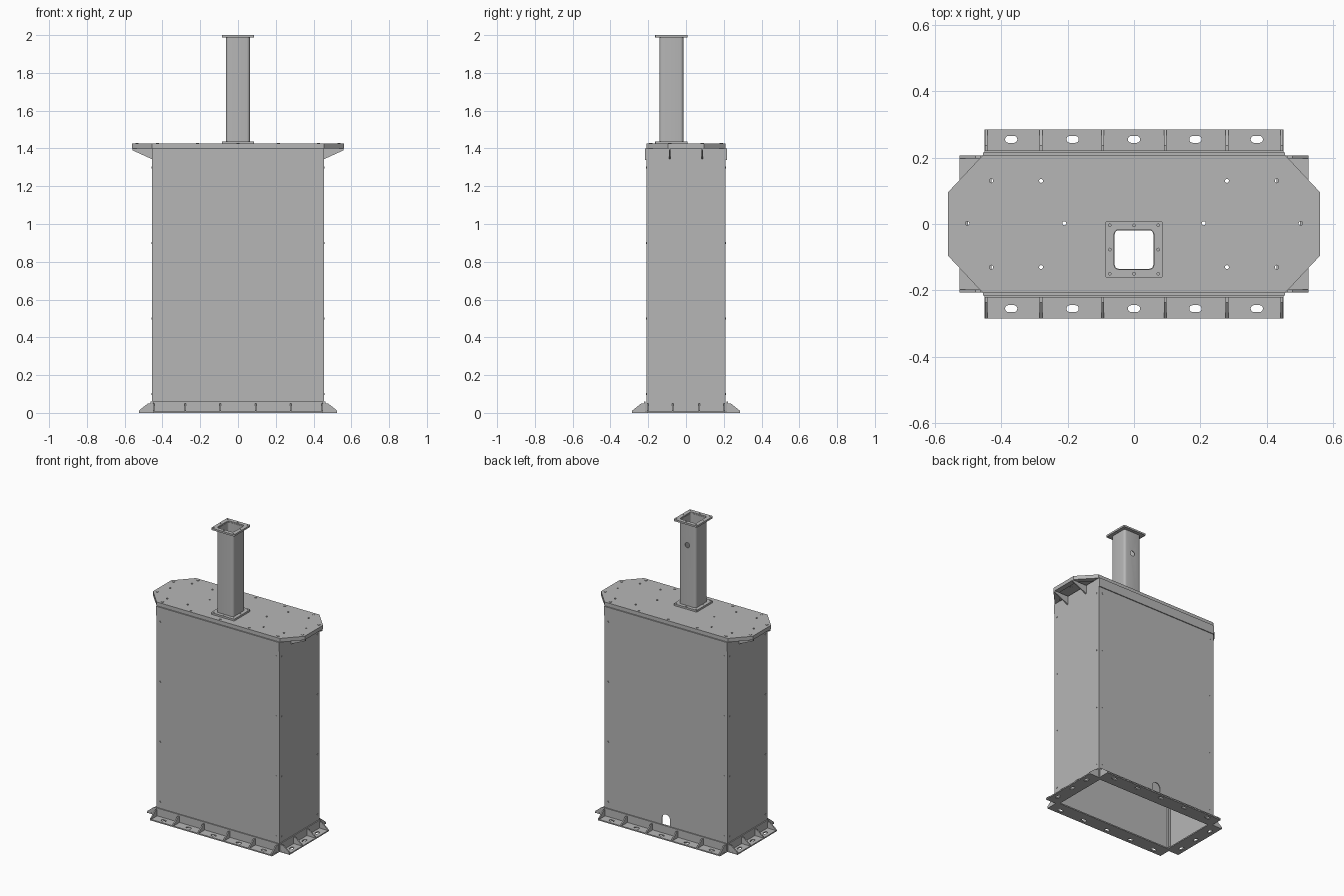
import bpy, bmesh, math
from mathutils import Matrix, Vector

cube = bpy.data.objects.get("Cube")
if cube:
    bpy.data.objects.remove(cube, do_unlink=True)

steel = bpy.data.materials.new("plain_grey_steel")
steel.use_nodes = True
GREY = (0.47, 0.47, 0.47, 1)
steel.diffuse_color = GREY
steel.node_tree.nodes["Principled BSDF"].inputs["Base Color"].default_value = GREY

T = lambda x, y, z: Matrix.Translation((x, y, z))
R = lambda deg, axis: Matrix.Rotation(math.radians(deg), 4, axis)
UP = R(90, 'X')                    # stands a flat outline up in the xz plane
UP_SIDE = R(90, 'Z') @ R(90, 'X')  # stands a flat outline up in the yz plane


def rect(x0, x1, y0, y1):
    return [(x0, y0), (x1, y0), (x1, y1), (x0, y1)]


def rounded(cx, cy, w, h, r, n=4):
    pts = []
    for k, (sx, sy) in enumerate([(1, 1), (-1, 1), (-1, -1), (1, -1)]):
        for i in range(n + 1):
            a = math.pi / 2 * (k + i / n)
            p = (cx + sx * (w / 2 - r) + r * math.cos(a),
                 cy + sy * (h / 2 - r) + r * math.sin(a))
            if not pts or (Vector(p) - Vector(pts[-1])).length > 1e-5:
                pts.append(p)
    if (Vector(pts[0]) - Vector(pts[-1])).length < 1e-5:
        pts.pop()
    return pts


def hole(x, y, r):
    return rounded(x, y, 2 * r, 2 * r, r, 3)


def add(name, mesh, matrix=Matrix()):
    ob = bpy.data.objects.new(name, mesh)
    bpy.context.collection.objects.link(ob)
    ob.matrix_world = matrix
    mesh.materials.clear()
    mesh.materials.append(steel)
    return ob


def baked(ob):
    bpy.context.view_layer.update()
    dg = bpy.context.evaluated_depsgraph_get()
    return bpy.data.meshes.new_from_object(ob.evaluated_get(dg))


def plate(name, outlines, thick, matrix=Matrix()):
    """Sheet centred on its plane: first outline is the edge, the rest are holes."""
    cu = bpy.data.curves.new(name, 'CURVE')
    cu.dimensions = '2D'
    cu.fill_mode = 'BOTH'
    cu.extrude = thick / 2
    for pts in outlines:
        s = cu.splines.new('POLY')
        s.points.add(len(pts) - 1)
        for p, (x, y) in zip(s.points, pts):
            p.co = (x, y, 0, 1)
        s.use_cyclic_u = True
    tmp = bpy.data.objects.new("temp", cu)
    bpy.context.collection.objects.link(tmp)
    mesh = baked(tmp)
    bpy.data.objects.remove(tmp, do_unlink=True)
    bm = bmesh.new()
    bm.from_mesh(mesh)
    bmesh.ops.remove_doubles(bm, verts=bm.verts, dist=1e-5)
    bmesh.ops.recalc_face_normals(bm, faces=bm.faces)
    for f in bm.faces:
        f.smooth = False
    bm.to_mesh(mesh)
    bm.free()
    return add(name, mesh, matrix)


def studs(name, places, r, depth, sides):
    """Many small bolt heads in one object; each place is a matrix."""
    bm = bmesh.new()
    for m in places:
        bmesh.ops.create_cone(bm, cap_ends=True, segments=sides, radius1=r,
                              radius2=r, depth=depth, matrix=m)
    mesh = bpy.data.meshes.new(name)
    bm.to_mesh(mesh)
    bm.free()
    return add(name, mesh)


HX, HY = 0.455, 0.21     # casing half sizes
BASE, BAND, RIM, DECK = 0.008, 1.34, 1.40, 1.425

# Casing walls; the back one has an arched opening at the bottom
arch = [(0.03 * math.cos(a), 0.1 + 0.03 * math.sin(a))
        for a in [math.pi * i / 10 for i in range(11)]]
arch += [(-0.03, 0.058), (0.03, 0.058)]
panel = rect(-HX, HX, BASE, RIM)
plate("front_wall", [panel], 0.006, T(0, 0.003 - HY, 0) @ UP)
plate("back_wall", [panel, arch], 0.006, T(0, HY - 0.003, 0) @ UP)
for s, side in ((1, "left"), (-1, "right")):
    plate(side + "_wall", [rect(0.006 - HY, HY - 0.006, BASE, RIM)], 0.006,
          T(s * (HX - 0.003), 0, 0) @ UP_SIDE)
    for t, end in ((-1, "front"), (1, "back")):
        plate(f"{side}_{end}_corner_post", [rect(-0.007, 0.007, -0.007, 0.007)], 1.38,
              T(s * (HX - 0.013), t * (HY - 0.013), 0.70))

# Top band along the long sides
for t, end in ((-1, "front"), (1, "back")):
    plate(end + "_top_band", [rect(-HX, HX, BAND, RIM)], 0.006, T(0, t * (HY + 0.003), 0) @ UP)

# Panel screws
heights = (0.1, 0.5, 0.9, 1.3)
places = [T(x, y, z) @ UP for x in (-0.427, 0.427) for y in (-HY, HY) for z in heights]
places += [T(x, y, z) @ UP_SIDE for x in (-HX, HX) for y in (-0.188, 0.188) for z in heights]
studs("panel_screws", places, 0.005, 0.005, 8)

# Base flanges: foot strip with slots, upright leg and ribs, on all four sides
rib = [(0, 0), (0.07, 0), (0.07, 0.012), (0.022, 0.05), (0, 0.05)]
long_side = (HY + 0.005, 0.45, (0.445, 0.28, 0.094), (0, 0.185, 0.37), 0.04)
short_side = (HX, 0.207, (0.202, 0.07), (0, 0.135), 0.035)
for turn, side, spec in ((0, "left", short_side), (90, "back", long_side),
                         (180, "right", short_side), (270, "front", long_side)):
    d, half, ribs, slots, off = spec
    spin = R(turn, 'Z')
    cuts = [rounded(d + off, y, 0.021, 0.037, 0.0105)
            for y in sorted({s * y for y in slots for s in (-1, 1)})]
    plate(side + "_base_flange", [rect(d - 0.025, d + 0.07, -half, half)] + cuts,
          BASE, spin @ T(0, 0, BASE / 2))
    plate(side + "_base_leg", [rect(d, d + 0.007, -half, half)], 0.052, spin @ T(0, 0, 0.034))
    for i, y in enumerate(s * y for y in ribs for s in (-1, 1)):
        plate(f"{side}_base_rib_{i + 1}", [rib], 0.008, spin @ T(d, y, 0) @ UP)


# Eight-sided cover with its rim frame
def octagon(inset):
    e = 0.414 * inset
    a, b = (HX - e, 0.208 - inset), (0.56 - inset, 0.096 - e)
    return [(a[0], a[1]), (-a[0], a[1]), (-b[0], b[1]), (-b[0], -b[1]),
            (-a[0], -a[1]), (a[0], -a[1]), (b[0], -b[1]), (b[0], b[1])]


FLUE_Y = -0.077
opening = rounded(0, FLUE_Y, 0.122, 0.122, 0.015)
holes = [hole(x, y, 0.006) for x in (-0.43, -0.28, 0.28, 0.43) for y in (-0.13, 0.13)]
for x in (0.21, 0.502):
    for s in (-1, 1):
        holes.append(hole(s * x, 0.002, 0.006))
        holes.append(rounded(s * (x + (0.012 if x < 0.3 else -0.012)), -0.014, 0.014, 0.008, 0.004))
plate("cover_plate", [octagon(0), opening] + holes[:8] + holes[8::2], 0.015, T(0, 0, DECK - 0.0075))
plate("cover_rim", [octagon(0), octagon(0.035)], 0.01, T(0, 0, RIM + 0.005))
spots = [(x, y) for x in (-0.427, -0.214, 0, 0.214, 0.427) for y in (-0.187, 0.187)]
spots += [(x, y) for x in (-0.535, 0.535) for y in (-0.087, 0.087)]
studs("cover_bolts", [T(x, y, DECK) for x, y in spots], 0.009, 0.006, 6)

# Sloping brackets under the cover ends
bracket = [(0, BAND + 0.003), (0.104, RIM - 0.01), (0.104, RIM), (0, RIM)]
for turn, side in ((0, "left"), (180, "right")):
    for i, y in enumerate((-0.086, 0.086)):
        plate(f"{side}_end_bracket_{i + 1}", [bracket], 0.008, R(turn, 'Z') @ T(HX, y, 0) @ UP)

# Flue: square tube with a sampling hole at the back, and two flanges
tube = plate("flue_tube", [rounded(0, 0, 0.126, 0.126, 0.016), rounded(0, 0, 0.116, 0.116, 0.012)],
             0.56, T(0, FLUE_Y, 1.712))
cutter = studs("flue_cutter", [T(0, FLUE_Y + 0.063, 1.84) @ UP], 0.017, 0.04, 16)
cutter.hide_render = True
cut = tube.modifiers.new("sampling_hole", 'BOOLEAN')
cut.operation = 'DIFFERENCE'
cut.object = cutter
cut.solver = 'EXACT'
tube.data = baked(tube)
tube.modifiers.clear()
bpy.data.objects.remove(cutter, do_unlink=True)

g = 0.073
bolt_holes = [hole(x, y, 0.004) for x in (-g, 0, g) for y in (-g, 0, g) if x or y]
ring = [rounded(0, 0, 0.172, 0.172, 0.006), rounded(0, 0, 0.12, 0.12, 0.014)] + bolt_holes
for name, z in (("flue_lower_flange", DECK + 0.006), ("flue_upper_flange", 1.994)):
    plate(name, ring, 0.012, T(0, FLUE_Y, z))

# Smooth the rounded corners of the tube only
bpy.ops.object.select_all(action='DESELECT')
tube.select_set(True)
bpy.context.view_layer.objects.active = tube
bpy.ops.object.shade_smooth_by_angle(angle=math.radians(30))
